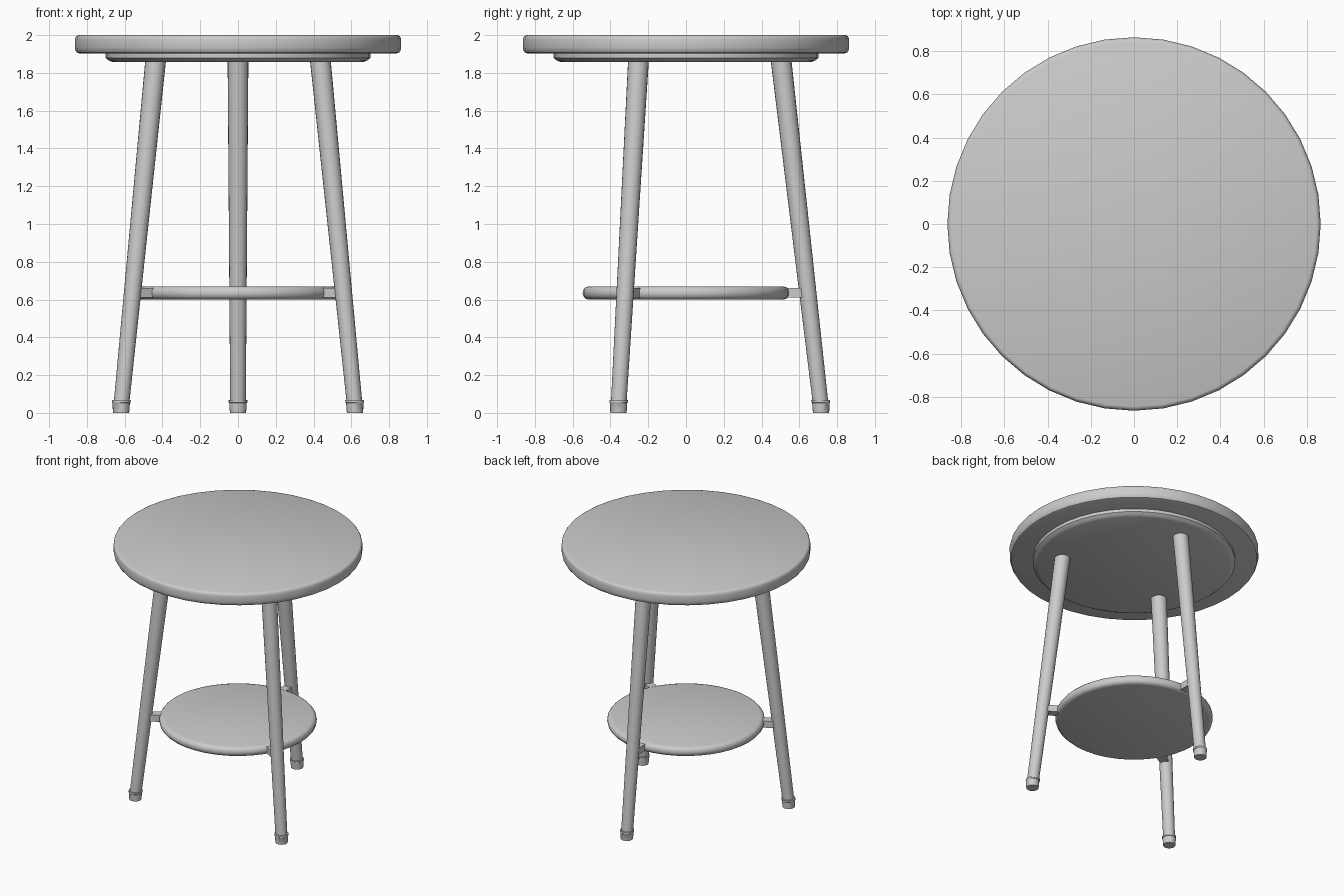
import bpy, bmesh, math
from mathutils import Vector, Matrix

if "Cube" in bpy.data.objects:
    bpy.data.objects.remove(bpy.data.objects["Cube"])


def finish(name, bm, smooth=True):
    bmesh.ops.recalc_face_normals(bm, faces=bm.faces)
    me = bpy.data.meshes.new(name)
    bm.to_mesh(me)
    bm.free()
    ob = bpy.data.objects.new(name, me)
    bpy.context.collection.objects.link(ob)
    bpy.ops.object.select_all(action='DESELECT')
    ob.select_set(True)
    bpy.context.view_layer.objects.active = ob
    if smooth:
        bpy.ops.object.shade_smooth_by_angle(angle=math.radians(35))
    return ob


def loft(name, rings, sides):
    """Solid through horizontal circles given as (centre, radius)."""
    bm = bmesh.new()
    loops = []
    for c, r in rings:
        loops.append([bm.verts.new(Vector(c) + Vector((
            r * math.cos(math.tau * i / sides),
            r * math.sin(math.tau * i / sides), 0))) for i in range(sides)])
    for a, b in zip(loops, loops[1:]):
        for i in range(sides):
            j = (i + 1) % sides
            bm.faces.new((a[i], a[j], b[j], b[i]))
    bm.faces.new(loops[0][::-1])
    bm.faces.new(loops[-1])
    return finish(name, bm)


def disc(name, profile, sides=40):
    return loft(name, [((0, 0, z), r) for r, z in profile], sides)


# Round seat, its under-plate and the lower shelf
disc("seat", [(0.840, 1.903), (0.853, 1.908), (0.861, 1.920), (0.864, 1.935),
              (0.864, 1.975), (0.861, 1.988), (0.855, 1.996), (0.845, 2.0)])
disc("under_plate", [(0.665, 1.858), (0.685, 1.866), (0.702, 1.880), (0.702, 1.904)])
disc("shelf", [(0.515, 0.600), (0.532, 0.605), (0.543, 0.617), (0.547, 0.635),
               (0.543, 0.653), (0.532, 0.665), (0.515, 0.670)])

# Three splayed legs, each with a foot cap and a shelf bracket
for label, deg in (("back", 90), ("front_left", 210), ("front_right", 330)):
    a = math.radians(deg)
    out = Vector((math.cos(a), math.sin(a), 0))
    up = Vector((0, 0, 1))
    loft(label + "_leg", [(out * 0.717 + up * 0.01, 0.041),
                          (out * 0.503 + up * 1.87, 0.055)], 20)
    loft(label + "_foot", [(out * 0.715, 0.043), (out * 0.714 + up * 0.052, 0.046),
                           (out * 0.713 + up * 0.055, 0.049),
                           (out * 0.712 + up * 0.067, 0.049)], 20)
    bm = bmesh.new()
    bmesh.ops.create_cube(bm, size=1, matrix=Matrix.Rotation(a, 4, 'Z')
                          @ Matrix.Translation((0.575, 0, 0.635))
                          @ Matrix.Diagonal((0.13, 0.06, 0.05, 1)))
    finish(label + "_bracket", bm, smooth=False)
